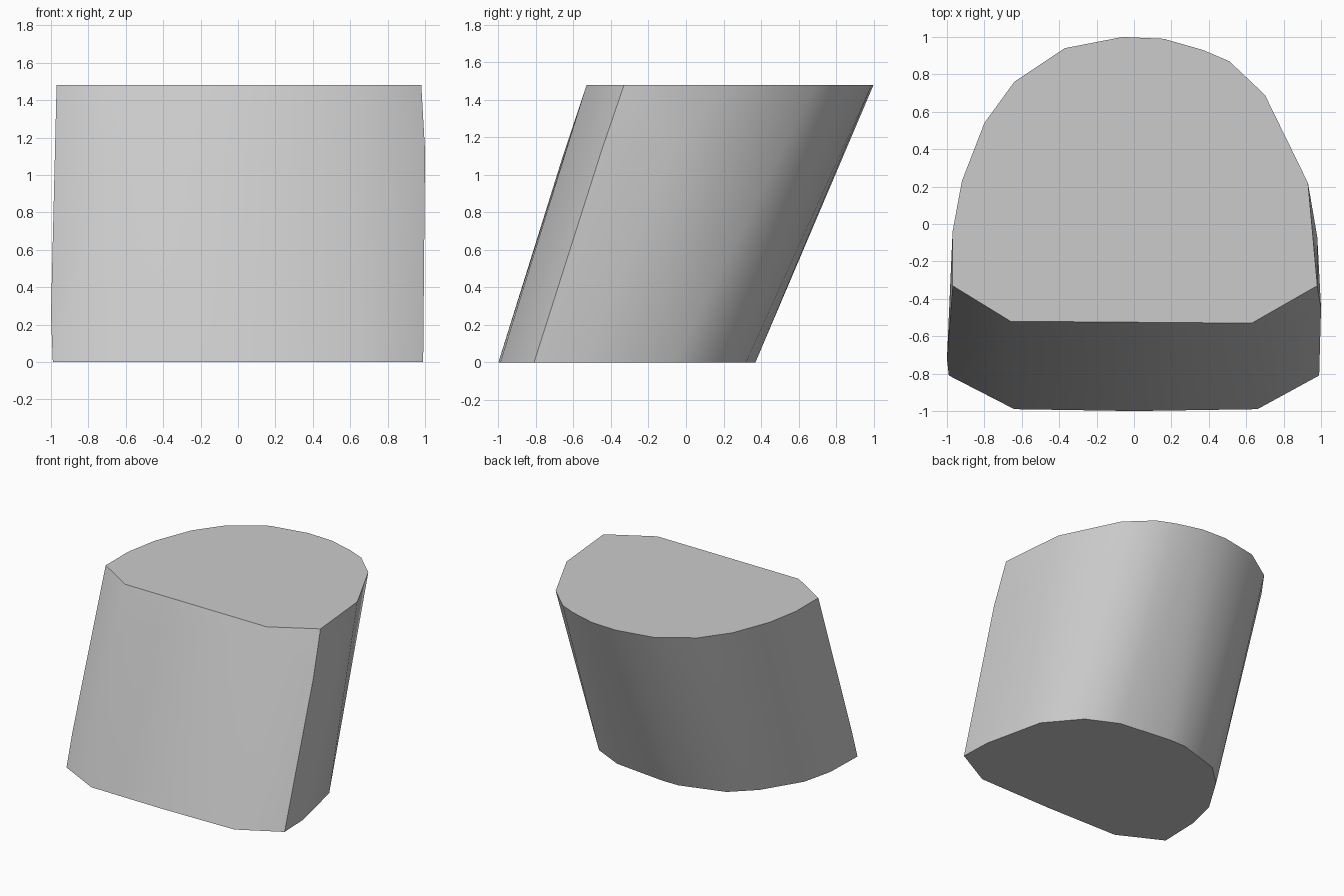
import bpy, bmesh, math

cube = bpy.data.objects.get("Cube")
if cube:
    bpy.data.objects.remove(cube, do_unlink=True)

# One plain grey
grey = bpy.data.materials.new("light grey")
grey.use_nodes = True
colour = (0.6, 0.6, 0.6, 1)
grey.diffuse_color = colour
grey.node_tree.nodes["Principled BSDF"].inputs["Base Color"].default_value = colour

HEIGHT = 1.48

# Flat-fronted, round-backed outlines of the two ends
base = [(-.64, -.99), (.0, -1), (.66, -.99), (.99, -.81), (.98, -.55), (.87, -.06),
        (.65, .2), (.4, .32), (-.04, .37), (-.19, .37), (-.55, .26), (-.73, .09),
        (-.92, -.22), (-.98, -.47), (-.99, -.81)]
top = [(-.66, -.52), (.63, -.53), (.98, -.33), (.93, .22), (.7, .69), (.51, .87),
       (.37, .93), (.16, .99), (-.06, 1), (-.37, .94), (-.64, .76), (-.8, .54),
       (-.92, .23), (-.97, -.04), (-.97, -.33)]
# Slight bulges on the walls between the ends
bulges = [(1, -.45, 1.13), (.98, -.07, 1.15), (-1, -.72, .25), (-.67, -.65, 1.12)]

# Leaning block: hull around the ends and bulges
bm = bmesh.new()
points = [(x, y, 0) for x, y in base] + [(x, y, HEIGHT) for x, y in top] + bulges
for p in points:
    bm.verts.new(p)
hull = bmesh.ops.convex_hull(bm, input=bm.verts[:])
unused = {g for g in hull["geom_interior"] if isinstance(g, bmesh.types.BMVert)}
bmesh.ops.delete(bm, geom=list(unused), context="VERTS")

# Merge each flat end into a single face
bmesh.ops.dissolve_limit(bm, angle_limit=math.radians(.2),
                         verts=bm.verts[:], edges=bm.edges[:])
bmesh.ops.recalc_face_normals(bm, faces=bm.faces[:])

mesh = bpy.data.meshes.new("leaning_block")
bm.to_mesh(mesh)
bm.free()
mesh.materials.append(grey)
block = bpy.data.objects.new("leaning_block", mesh)
bpy.context.collection.objects.link(block)

# Smooth walls, crisp rims and front corner
bpy.ops.object.select_all(action="DESELECT")
block.select_set(True)
bpy.context.view_layer.objects.active = block
bpy.ops.object.shade_smooth_by_angle(angle=math.radians(32))
